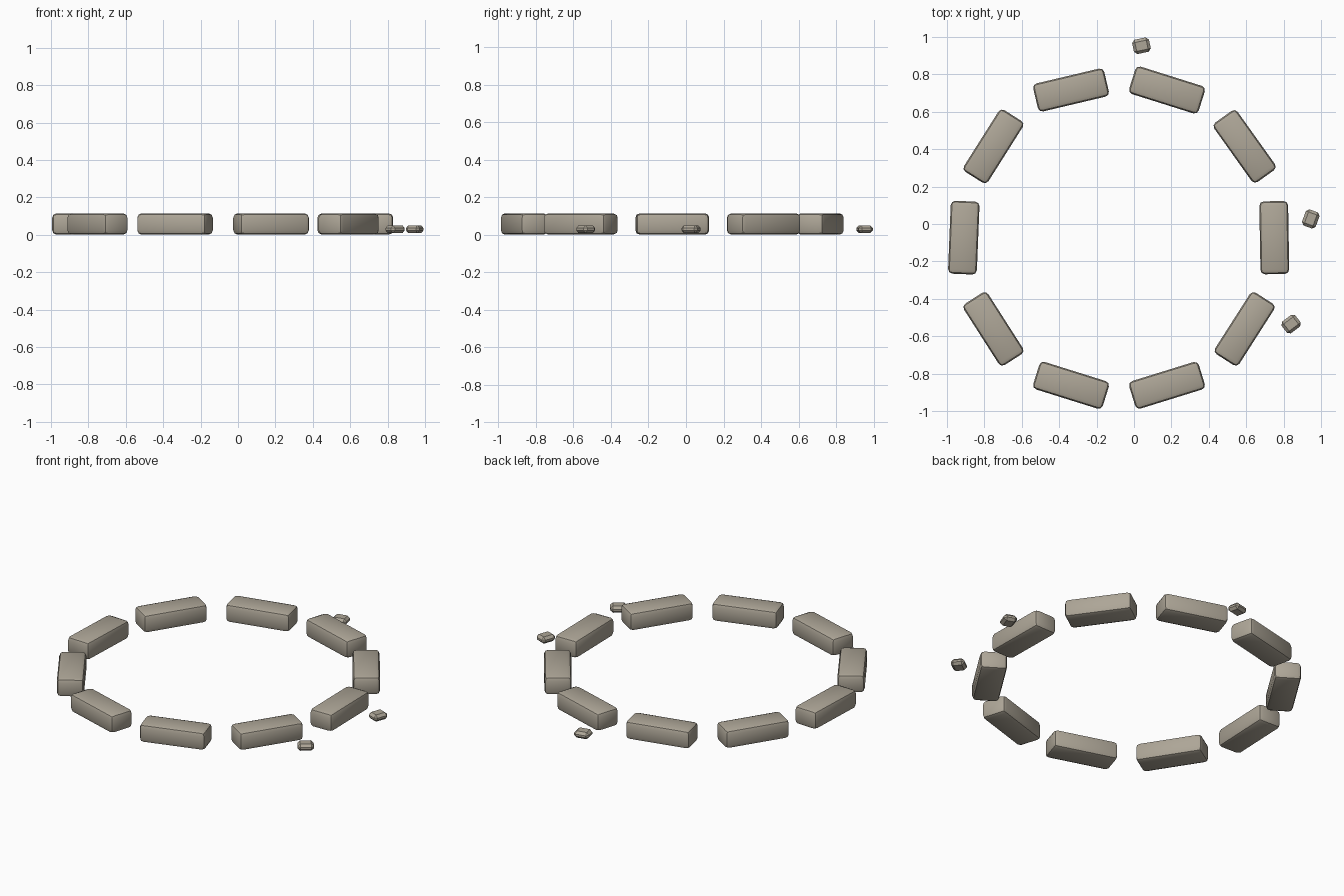
import bpy, math

if "Cube" in bpy.data.objects:
    bpy.data.objects.remove(bpy.data.objects["Cube"])

stone = bpy.data.materials.new("warm_grey_stone")
stone.diffuse_color = (0.42, 0.38, 0.31, 1)
stone.use_nodes = True
stone.node_tree.nodes["Principled BSDF"].inputs["Base Color"].default_value = stone.diffuse_color


def block(name, loc, size, angle, bevel, segments):
    """Bevelled stone block, sized along its own axes and turned about z."""
    bpy.ops.mesh.primitive_cube_add(size=1, location=loc)
    ob = bpy.context.object
    ob.name = name
    ob.scale = size
    bpy.ops.object.transform_apply(location=False, rotation=False, scale=True)
    ob.rotation_euler.z = math.radians(angle)
    mod = ob.modifiers.new("worn_edges", 'BEVEL')
    mod.width, mod.segments = bevel, segments
    ob.data.materials.append(stone)
    bpy.ops.object.modifier_apply(modifier=mod.name)
    bpy.ops.object.shade_smooth_by_angle(angle=math.radians(30))
    return ob


# Ring of ten stones, each slightly twisted from the tangent
CX, CY, R = -0.08, -0.073, 0.83
twist = [1, -0.5, 0.5, -4.7, 3.7, -2.3, -3.4, 0.6, -0.8, 3.4]
for i, t in enumerate(twist):
    a = math.radians(36 * i)
    block(f"ring_stone_{i + 1}",
          (CX + R * math.cos(a), CY + R * math.sin(a), 0.058),
          (0.154, 0.39, 0.114), 36 * i + t, 0.024, 2)

# Loose pebbles outside the ring
for i, (x, y, ang) in enumerate([(0.04, 0.953, 12), (0.945, 0.027, 70), (0.84, -0.535, 37)]):
    block(f"pebble_{i + 1}", (x, y, 0.03), (0.092, 0.078, 0.042), ang, 0.015, 1)
